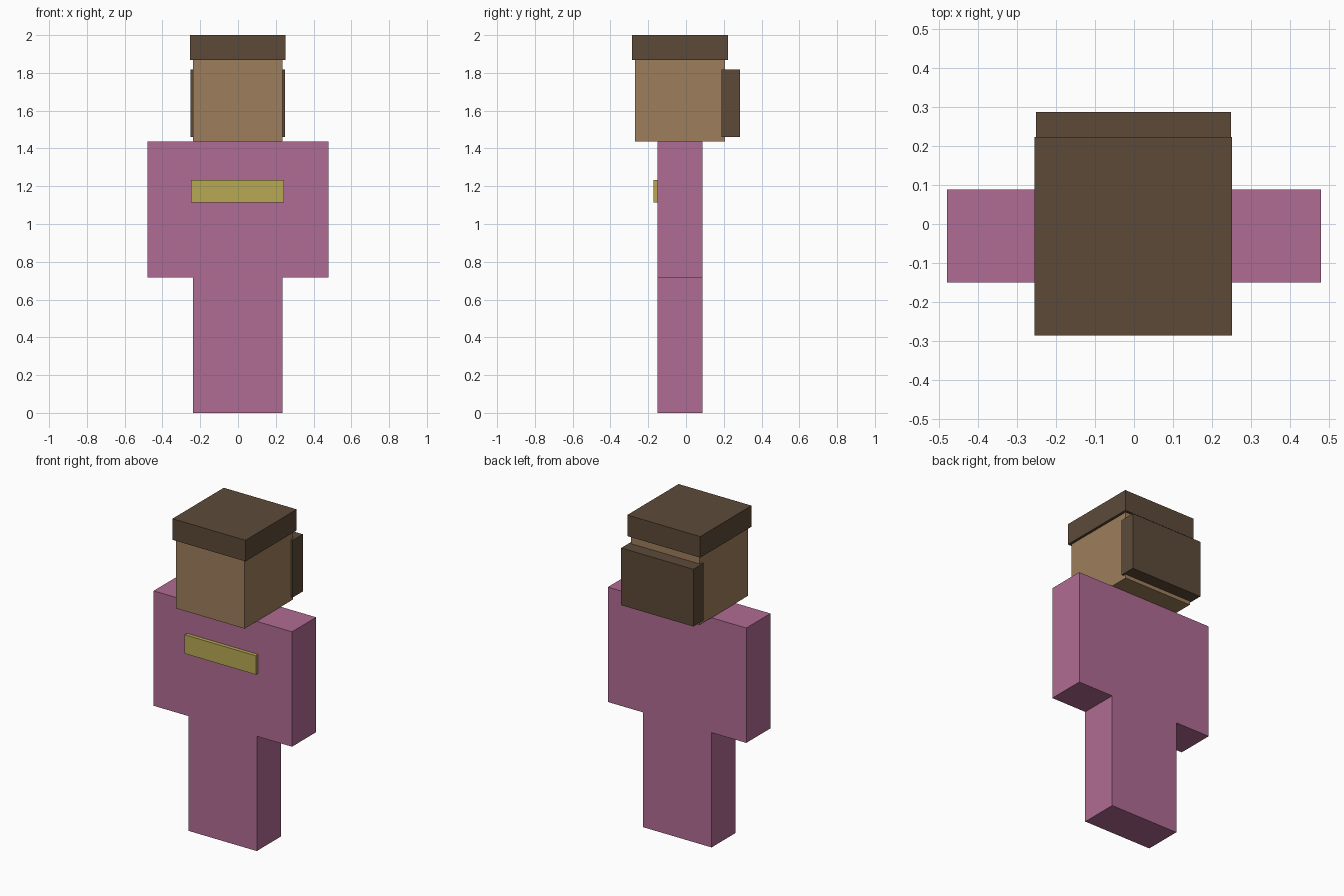
import bpy
import bmesh

cube = bpy.data.objects.get("Cube")
if cube:
    bpy.data.objects.remove(cube, do_unlink=True)


def make_material(name, srgb):
    """Flat material from 0-255 display values, stored as linear."""
    color = [((c / 255 + 0.055) / 1.055) ** 2.4 for c in srgb] + [1.0]
    mat = bpy.data.materials.new(name)
    mat.use_nodes = True
    mat.diffuse_color = color
    mat.node_tree.nodes["Principled BSDF"].inputs["Base Color"].default_value = color
    return mat


def add_prism(name, outline, y_front, y_back, mat):
    """Extrude an x-z outline from front to back."""
    bm = bmesh.new()
    face = bm.faces.new([bm.verts.new((x, y_front, z)) for x, z in outline])
    result = bmesh.ops.extrude_face_region(bm, geom=[face])
    moved = [v for v in result["geom"] if isinstance(v, bmesh.types.BMVert)]
    bmesh.ops.translate(bm, verts=moved, vec=(0, y_back - y_front, 0))
    bmesh.ops.recalc_face_normals(bm, faces=bm.faces)
    mesh = bpy.data.meshes.new(name)
    bm.to_mesh(mesh)
    bm.free()
    mesh.materials.append(mat)
    obj = bpy.data.objects.new(name, mesh)
    bpy.context.collection.objects.link(obj)
    return obj


def add_box(name, x, y, z, mat):
    outline = [(x[0], z[0]), (x[1], z[0]), (x[1], z[1]), (x[0], z[1])]
    return add_prism(name, outline, y[0], y[1], mat)


pink = make_material("pink cloth", (176, 108, 147))
tan = make_material("tan skin", (158, 126, 92))
brown = make_material("dark brown hair", (92, 74, 57))
yellow = make_material("yellow badge", (184, 168, 84))

# Torso, arms and legs share one T-shaped silhouette
foot_l, foot_r, arm = 0.235, -0.239, 0.479
hip, shoulder = 0.718, 1.437
body = [(foot_r, 0), (foot_l, 0), (foot_l, hip), (arm, hip),
        (arm, shoulder), (-arm, shoulder), (-arm, hip), (foot_r, hip)]
add_prism("body", body, -0.15, 0.088, pink)

# Chest bar
add_box("chest_bar", (-0.248, 0.244), (-0.173, -0.15), (1.115, 1.233), yellow)

# Head with its hair: a slab on top and a slab behind
add_box("head", (foot_r, foot_l), (-0.27, 0.207), (shoulder, 1.87), tan)
add_box("hair_top", (-0.254, 0.251), (-0.285, 0.222), (1.868, 2.0), brown)
add_box("hair_back", (-0.251, 0.248), (0.187, 0.286), (1.461, 1.819), brown)
